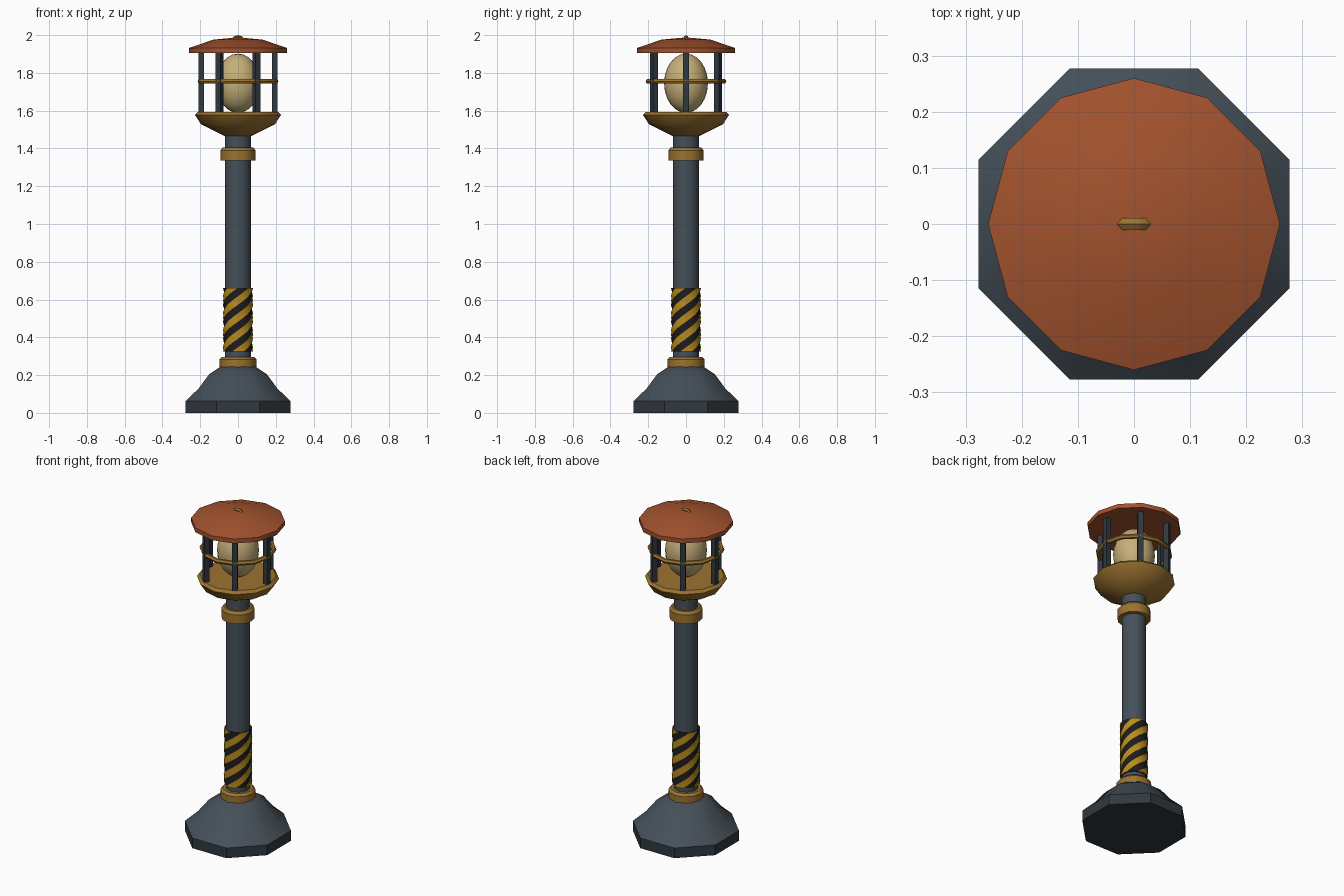
import bpy, bmesh, math
from math import cos, sin, pi, tau

if "Cube" in bpy.data.objects:
    bpy.data.objects.remove(bpy.data.objects["Cube"])


def mat(name, rgb):
    m = bpy.data.materials.new(name)
    m.diffuse_color = (*rgb, 1)
    m.use_nodes = True
    m.node_tree.nodes["Principled BSDF"].inputs["Base Color"].default_value = m.diffuse_color
    return m


SLATE = mat("slate", (0.06, 0.08, 0.10))
DARK = mat("dark_iron", (0.03, 0.04, 0.05))
BRASS = mat("brass", (0.33, 0.17, 0.03))
RUST = mat("rust", (0.36, 0.085, 0.027))
GLASS = mat("warm_glass", (0.56, 0.43, 0.19))
YELLOW = mat("yellow", (0.48, 0.26, 0.012))
BLACK = mat("black", (0.012, 0.012, 0.015))


def finish(bm, name, material, smooth=None):
    bmesh.ops.recalc_face_normals(bm, faces=bm.faces)
    me = bpy.data.meshes.new(name)
    bm.to_mesh(me)
    bm.free()
    me.materials.append(material)
    ob = bpy.data.objects.new(name, me)
    bpy.context.collection.objects.link(ob)
    if smooth:
        bpy.ops.object.select_all(action='DESELECT')
        ob.select_set(True)
        bpy.context.view_layer.objects.active = ob
        bpy.ops.object.shade_smooth_by_angle(angle=math.radians(smooth))
    return ob


def lathe(name, profile, sides, material, smooth=35, turn=0.0):
    """Revolve (radius, z) points around z; open ends are capped."""
    bm = bmesh.new()
    rings = []
    for r, z in profile:
        n = 1 if r == 0 else sides
        rings.append([bm.verts.new((r * cos(turn + tau * i / sides),
                                    r * sin(turn + tau * i / sides), z)) for i in range(n)])
    for a, b in zip(rings, rings[1:]):
        for i in range(sides):
            j = (i + 1) % sides
            quad = [a[i % len(a)], a[j % len(a)], b[j % len(b)], b[i % len(b)]]
            bm.faces.new(list(dict.fromkeys(quad)))
    for ring in (rings[0], rings[-1]):
        if len(ring) > 1:
            bm.faces.new(ring)
    return finish(bm, name, material, smooth)


def torus(name, major, minor, n, m, material, loc, rot=(0, 0, 0)):
    bm = bmesh.new()
    v = [[bm.verts.new(((major + minor * cos(tau * k / m)) * cos(tau * i / n),
                        (major + minor * cos(tau * k / m)) * sin(tau * i / n),
                        minor * sin(tau * k / m))) for k in range(m)] for i in range(n)]
    for i in range(n):
        for k in range(m):
            bm.faces.new((v[i][k], v[(i + 1) % n][k],
                          v[(i + 1) % n][(k + 1) % m], v[i][(k + 1) % m]))
    ob = finish(bm, name, material, 35)
    ob.location, ob.rotation_euler = loc, rot
    return ob


# octagonal foot
lathe("plinth", [(0.30, 0), (0.30, 0.062)], 8, DARK, None, pi / 8)
lathe("foot_dome", [(0.30, 0.062), (0.225, 0.13), (0.165, 0.205), (0.10, 0.245)],
      8, SLATE, 50, pi / 8)

# post and collars
lathe("post", [(0.068, 0.24), (0.068, 1.48)], 16, SLATE)
lathe("lower_collar", [(0.098, 0.242), (0.098, 0.283), (0.085, 0.297)], 12, BRASS)
lathe("upper_collar", [(0.093, 1.335), (0.093, 1.39), (0.08, 1.406)], 12, BRASS)

# warning sleeve with raised spiral stripes
Z0, Z1, STARTS, PITCH = 0.325, 0.662, 4, 0.36
lathe("sleeve", [(0.075, Z0), (0.075, Z1)], 16, BLACK)
for s in range(STARTS):
    bm = bmesh.new()
    rows, prev = 24, None
    for i in range(rows + 1):
        z = Z0 + (Z1 - Z0) * i / rows
        mid = tau * (s / STARTS + (z - Z0) / PITCH)
        half = pi / STARTS / 2
        sect = []
        for r, seq in ((0.079, (-1, 0, 1)), (0.071, (1, 0, -1))):
            for k in seq:
                a = mid + k * half
                sect.append(bm.verts.new((r * cos(a), r * sin(a), z)))
        if prev:
            for k in range(6):
                j = (k + 1) % 6
                bm.faces.new((prev[k], prev[j], sect[j], sect[k]))
        else:
            bm.faces.new(sect)
        prev = sect
    bm.faces.new(prev)
    finish(bm, f"spiral_stripe_{s + 1}", YELLOW, 35)

# lantern cup and globe
lathe("lantern_cup", [(0.07, 1.465), (0.195, 1.527), (0.228, 1.578), (0.212, 1.594)], 12, BRASS)
globe = [(0.116 * sin(pi * i / 12), 1.745 - 0.157 * cos(pi * i / 12)) for i in range(1, 12)]
lathe("globe", [(0, 1.588)] + globe + [(0, 1.902)], 20, GLASS, 60)

# cage
for i in range(6):
    bm = bmesh.new()
    bmesh.ops.create_cube(bm, size=1)
    bmesh.ops.scale(bm, vec=(0.03, 0.03, 0.34), verts=bm.verts)
    bar = finish(bm, f"cage_bar_{i + 1}", DARK)
    a = tau * i / 6
    bar.location = (0.195 * cos(a), 0.195 * sin(a), 1.75)
    bar.rotation_euler.z = a
torus("cage_ring", 0.2, 0.014, 12, 6, BRASS, (0, 0, 1.755))

# roof and hanging loop
lathe("roof", [(0.26, 1.905), (0.26, 1.932), (0.13, 1.976), (0, 1.988)], 12, RUST)
torus("roof_loop", 0.03, 0.012, 12, 6, BRASS, (0, 0, 1.958), (pi / 2, 0, 0))
